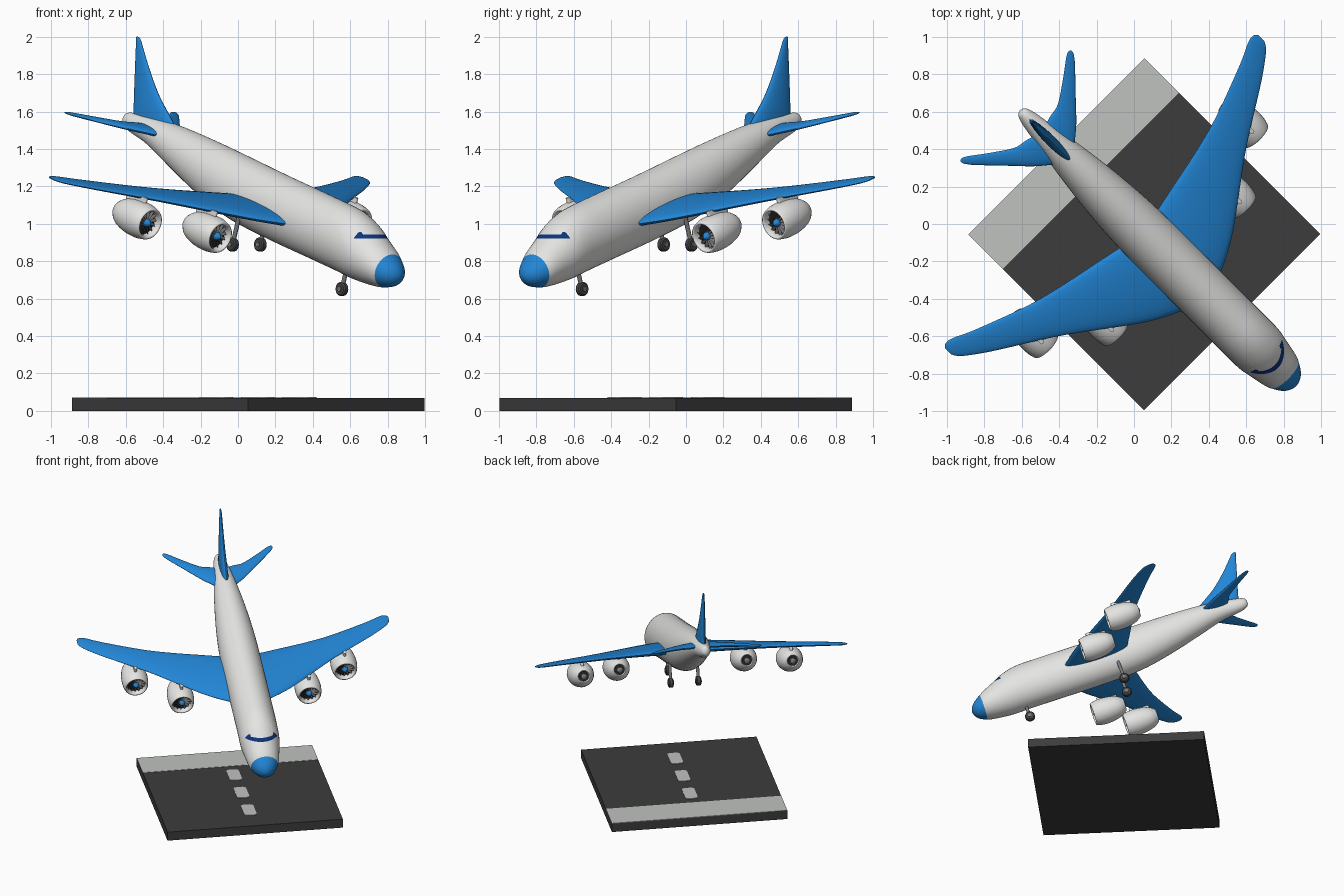
import bpy, bmesh, math
from math import sin, cos, pi, radians
from mathutils import Matrix, Vector
from mathutils.bvhtree import BVHTree

if "Cube" in bpy.data.objects:
    bpy.data.objects.remove(bpy.data.objects["Cube"])


def material(name, *rgb):
    m = bpy.data.materials.new(name)
    m.use_nodes = True
    m.diffuse_color = (*rgb, 1)
    m.node_tree.nodes["Principled BSDF"].inputs["Base Color"].default_value = (*rgb, 1)
    return m


white = material("body white", .78, .78, .77)
blue = material("wing blue", .016, .24, .68)
navy = material("window navy", .004, .035, .2)
asphalt = material("asphalt", .045, .045, .045)
paint = material("runway paint", .53, .54, .53)
steel = material("steel grey", .2, .2, .2)
rubber = material("rubber", .06, .06, .06)
dark = material("intake dark", .02, .02, .02)

# Heading frame: aircraft local x is forward, y is its left, z is up
PITCH = radians(18.2)
HEADING = Matrix.Rotation(-pi / 4, 4, 'Z')
BASE_Z = 1.188
PLANE = Matrix.Translation((0, 0, BASE_Z)) @ HEADING @ Matrix.Rotation(PITCH, 4, 'Y')
T, R = Matrix.Translation, Matrix.Rotation


def make(name, bm, mats, matrix, mirror=False, smooth=True):
    bmesh.ops.recalc_face_normals(bm, faces=bm.faces)
    mesh = bpy.data.meshes.new(name)
    bm.to_mesh(mesh)
    bm.free()
    ob = bpy.data.objects.new(name, mesh)
    bpy.context.collection.objects.link(ob)
    for m in mats:
        mesh.materials.append(m)
    ob.matrix_world = matrix
    if mirror:
        ob.modifiers.new("mirror", 'MIRROR').use_axis = (False, True, False)
    if smooth:
        bpy.ops.object.select_all(action='DESELECT')
        ob.select_set(True)
        bpy.context.view_layer.objects.active = ob
        bpy.ops.object.shade_smooth_by_angle(angle=radians(40))
    return ob


def resample(rows, n=5):
    # Smooth curve through every given row
    out = []
    for i in range(len(rows) - 1):
        p, q, r, s = (rows[min(max(j, 0), len(rows) - 1)] for j in range(i - 1, i + 3))
        for k in range(n):
            t = k / n
            out.append([b + t / 2 * (c - a + t * (2 * a - 5 * b + 4 * c - d + t * (3 * (b - c) + d - a)))
                        for a, b, c, d in zip(p, q, r, s)])
    return out + [list(rows[-1])]


def loft(rings, caps=True):
    bm = bmesh.new()
    vs = [[bm.verts.new(p) for p in ring] for ring in rings]
    n = len(vs[0])
    for a, b in zip(vs, vs[1:]):
        for i in range(n):
            bm.faces.new((a[i], a[(i + 1) % n], b[(i + 1) % n], b[i]))
    if caps:
        bm.faces.new(vs[0])
        bm.faces.new(vs[-1])
    return bm


def lathe(profile, caps=True, n=28):
    # Turn (x, radius) pairs about the x axis
    return loft([[(x, r * cos(2 * pi * i / n), r * sin(2 * pi * i / n)) for i in range(n)]
                 for x, r in profile], caps)


def rounded_box(size, radius):
    bm = bmesh.new()
    bmesh.ops.create_cube(bm, size=1, matrix=Matrix.Diagonal((*size, 1)))
    if radius:
        upright = [e for e in bm.edges if abs(e.verts[0].co.z - e.verts[1].co.z) > size[2] / 2]
        bmesh.ops.bevel(bm, geom=upright, offset=radius, segments=4, affect='EDGES', profile=.5)
    return bm


def foil(name, stations, place, mirror):
    # Stations: span position, leading edge, trailing edge, thickness
    rings = []
    for span, lead, trail, thick in resample(stations):
        mid, half = (lead + trail) / 2, (lead - trail) / 2
        rings.append([place(mid + half * cos(t), thick / 2 * sin(t), span)
                      for t in (2 * pi * i / 24 for i in range(24))])
    make(name, loft(rings), [blue], PLANE, mirror)


# Fuselage: x, centre height, half width, half height
hull = [(-.93, .09, .012, .016), (-.915, .09, .03, .036), (-.86, .088, .047, .053),
        (-.7, .09, .072, .077), (-.5, .068, .102, .113), (-.25, .035, .13, .15),
        (0, .009, .146, .174), (.3, 0, .15, .179), (.7, 0, .15, .179), (.88, -.002, .15, .177),
        (1, -.018, .148, .163), (1.1, -.04, .132, .135), (1.18, -.055, .117, .11),
        (1.22, -.062, .102, .093), (1.27, -.068, .074, .066), (1.298, -.07, .042, .038),
        (1.31, -.07, .012, .012)]
bm = loft([[(x, w * cos(t), c + h * sin(t)) for t in (2 * pi * i / 40 for i in range(40))]
           for x, c, w, h in resample(hull)])
skin = BVHTree.FromBMesh(bm)

# Windscreen cut into the nose as a level band with taller ends
LOW, HIGH, TOP, BACK, END = .921, .944, .956, 1.03, .085
level = Vector((-sin(PITCH), 0, cos(PITCH)))
cuts = [(level * (z - BASE_Z), level) for z in (LOW, HIGH, TOP)]
cuts += [((BACK, 0, 0), (1, 0, 0)), ((0, END, 0), (0, 1, 0)), ((0, -END, 0), (0, 1, 0))]
for co, no in cuts:
    faces = [f for f in bm.faces if .96 < f.calc_center_median().x < 1.2
             and f.calc_center_median().z > .02]
    edges = {e for f in faces for e in f.edges}
    verts = {v for f in faces for v in f.verts}
    bmesh.ops.bisect_plane(bm, geom=[*faces, *edges, *verts], dist=1e-5, plane_co=co, plane_no=no)
for f in bm.faces:
    p = f.calc_center_median()
    z = level.dot(p) + BASE_Z
    if p.x > 1.22:
        f.material_index = 1
    elif p.x > BACK and LOW < z < (TOP if abs(p.y) > END else HIGH):
        f.material_index = 2
make("fuselage", bm, [white, blue, navy], PLANE)

# Cabin windows laid on the skin
for side, word in ((1, "left"), (-1, "right")):
    for i in range(7):
        hit, n, _, _ = skin.ray_cast(Vector((-.286 + .1675 * i, side, .07)), Vector((0, -side, 0)))
        if n.y * side < 0:
            n = -n
        ax = (Vector((1, 0, 0)) - n * n.x).normalized()
        turn = Matrix((ax, n.cross(ax), n)).transposed().to_4x4()
        make(f"cabin_window_{word}_{i + 1}", rounded_box((.042, .062, .009), .018), [navy],
             PLANE @ T(hit) @ turn)

# Wings, tailplane and fin
foil("main_wing", [(.04, .57, .07, .085), (.12, .555, .05, .08), (.31, .455, .008, .065),
                   (.52, .297, -.038, .05), (.72, .145, -.095, .04), (1, -.04, -.205, .028),
                   (1.12, -.128, -.262, .022), (1.165, -.17, -.268, .016), (1.185, -.205, -.25, .006)],
     lambda x, t, s: (x, s, t - .02), True)
foil("tailplane", [(.02, -.53, -.775, .042), (.09, -.6, -.797, .04), (.165, -.668, -.815, .034),
                   (.28, -.795, -.895, .025), (.38, -.905, -.972, .016), (.41, -.945, -.982, .01),
                   (.418, -.96, -.975, .004)],
     lambda x, t, s: (x, s, t + .107), True)
foil("tail_fin", [(.1, -.5, -.87, .055), (.17, -.56, -.885, .055), (.28, -.715, -.915, .042),
                  (.39, -.83, -.945, .03), (.5, -.925, -.975, .018), (.525, -.947, -.984, .012),
                  (.535, -.96, -.98, .004)],
     lambda x, t, s: (x, t, s), False)

# Engines: nacelle, fan, spinner, exhaust and pylon
nacelle = [(-.05, .068), (-.012, .07), (0, .078), (-.008, .088), (-.06, .098), (-.13, .096),
           (-.2, .08), (-.24, .056), (-.25, .045), (-.235, .037)]
for side, word in ((1, "left"), (-1, "right")):
    for where, x, y in (("inner", .415, .484), ("outer", .185, .795)):
        spot = PLANE @ T((x, side * y, -.14))
        tag = f"{word}_{where}"
        make(f"nacelle_{tag}", lathe(resample(nacelle, 3), False), [white], spot)
        make(f"fan_disc_{tag}", lathe([(-.045, .07), (-.04, .07)]), [dark], spot)
        blades = bmesh.new()
        for i in range(14):
            bmesh.ops.create_cube(blades, size=1, matrix=T((-.032, 0, 0)) @ R(2 * pi * i / 14, 4, 'X')
                                  @ T((0, 0, .043)) @ R(.9, 4, 'Z') @ Matrix.Diagonal((.016, .003, .05, 1)))
        make(f"fan_blades_{tag}", blades, [steel], spot, smooth=False)
        make(f"spinner_{tag}", lathe(resample([(-.04, .024), (-.02, .021), (-.006, .012), (0, .002)], 3)),
             [blue], spot)
        make(f"exhaust_{tag}", lathe([(-.2, .038), (-.242, .038)]), [dark], spot)
        make(f"exhaust_plug_{tag}", lathe([(-.23, .024), (-.25, .02), (-.258, .008)]), [steel], spot)
        make(f"pylon_{tag}", rounded_box((.15, .022, .05), .01), [white], spot @ T((-.14, 0, .1)))

# Landing gear
tyre = [(-.018, .02), (-.018, .03), (-.011, .037), (.011, .037), (.018, .03), (.018, .02)]
for name, x, y in (("nose", .914, 0), ("main_left", .154, .105), ("main_right", .154, -.105)):
    axle = PLANE @ T((x, y, -.264))
    across = axle @ R(pi / 2, 4, 'Z')
    make(f"{name}_wheel", lathe(tyre), [rubber], across)
    make(f"{name}_hub", lathe([(-.024, .014), (.024, .014)], n=16), [steel], across)
    make(f"{name}_strut", lathe([(0, .012), (.19, .012)], n=16), [steel], axle @ R(-pi / 2, 4, 'Y'))

# Runway slab with threshold stripe and centre dashes
SLAB = .07
make("runway", rounded_box((1.33, 1.334, SLAB), 0), [asphalt],
     HEADING @ T((.0775, 0, SLAB / 2)), smooth=False)
make("threshold_stripe", rounded_box((.262, 1.334, .004), 0), [paint],
     HEADING @ T((-.4565, 0, SLAB)), smooth=False)
for i in range(3):
    make(f"centre_dash_{i + 1}", rounded_box((.19, .095, .008), .025), [paint],
         HEADING @ T((-.165 + .315 * i, 0, SLAB)))
